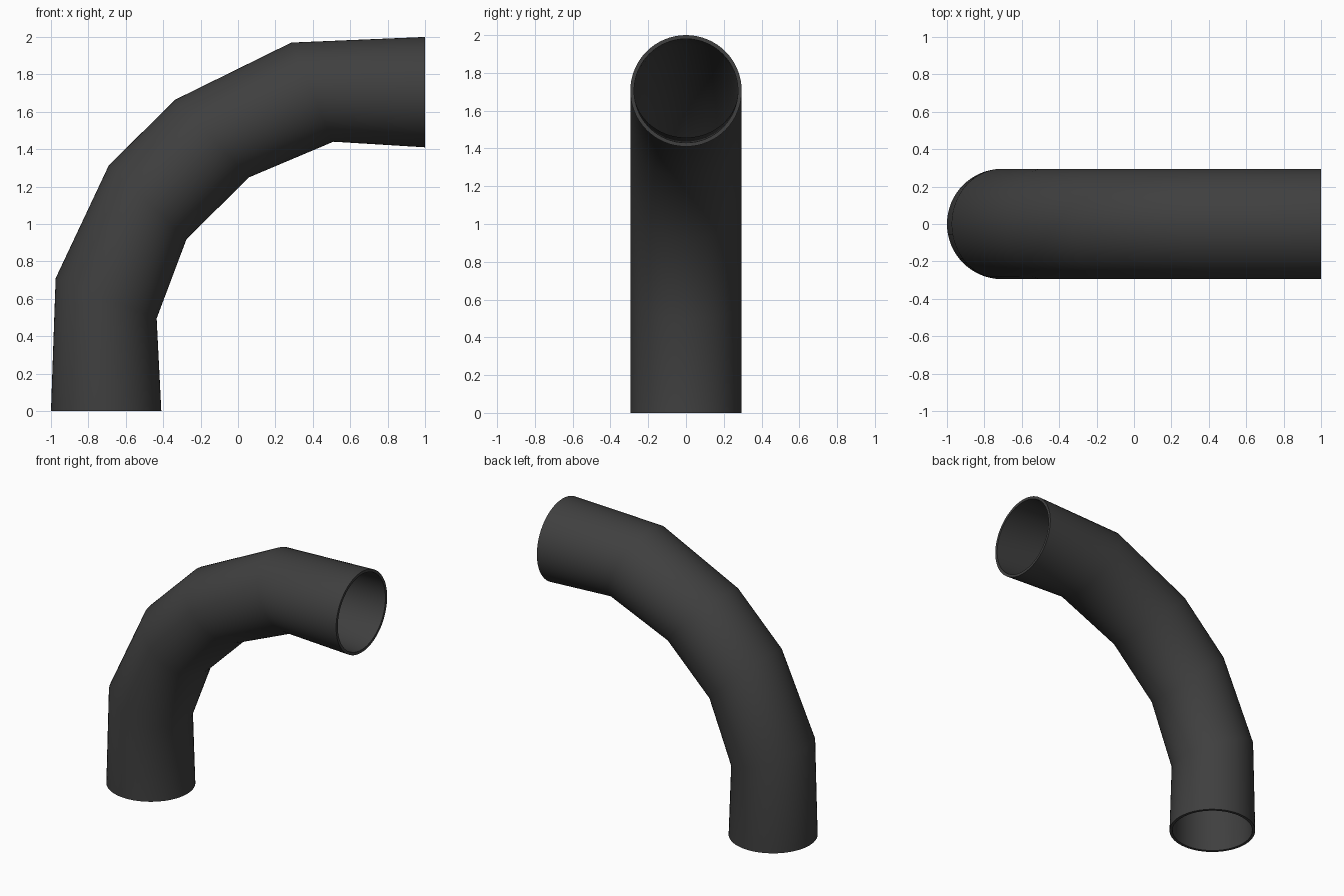
import bpy
import bmesh
import math
from mathutils import Vector

cube = bpy.data.objects.get("Cube")
if cube:
    bpy.data.objects.remove(cube, do_unlink=True)

SIDES = 64
RADIUS = 0.295
WALL = 0.02

# Mitre cuts along the bend: (outer x, outer z, inner x, inner z)
CUTS = [
    (-1.0, 0.0, -0.41, 0.0),
    (-0.975, 0.71, -0.435, 0.495),
    (-0.69, 1.315, -0.275, 0.92),
    (-0.335, 1.665, 0.06, 1.25),
    (0.285, 1.97, 0.51, 1.44),
    (1.0, 2.0, 1.0, 1.41),
]

# Dark rubber material
rubber = bpy.data.materials.new("dark_grey")
rubber.use_nodes = True
colour = (0.05, 0.05, 0.05, 1)
rubber.diffuse_color = colour
rubber.node_tree.nodes["Principled BSDF"].inputs["Base Color"].default_value = colour


def add_ring(bm, cut, radius):
    """Elliptical ring across the pipe at one mitre cut."""
    outer = Vector((cut[0], 0, cut[1]))
    inner = Vector((cut[2], 0, cut[3]))
    centre = (outer + inner) / 2
    reach = (outer - inner) / 2 * (radius / RADIUS)
    side = Vector((0, radius, 0))
    angles = [2 * math.pi * i / SIDES for i in range(SIDES)]
    return [bm.verts.new(centre + reach * math.cos(a) + side * math.sin(a))
            for a in angles]


# Hollow elbow: outer skin forward, inner skin back, joined at both rims
bm = bmesh.new()
rings = [add_ring(bm, c, RADIUS) for c in CUTS]
rings += [add_ring(bm, c, RADIUS - WALL) for c in reversed(CUTS)]
for a, b in zip(rings, rings[1:] + rings[:1]):
    for i in range(SIDES):
        j = (i + 1) % SIDES
        bm.faces.new((a[i], a[j], b[j], b[i]))
bmesh.ops.recalc_face_normals(bm, faces=bm.faces)

mesh = bpy.data.meshes.new("pipe_elbow")
bm.to_mesh(mesh)
bm.free()
mesh.materials.append(rubber)
elbow = bpy.data.objects.new("pipe_elbow", mesh)
bpy.context.collection.objects.link(elbow)

# Smooth skin with crisp rims
bpy.ops.object.select_all(action="DESELECT")
elbow.select_set(True)
bpy.context.view_layer.objects.active = elbow
bpy.ops.object.shade_smooth_by_angle(angle=math.radians(40))
